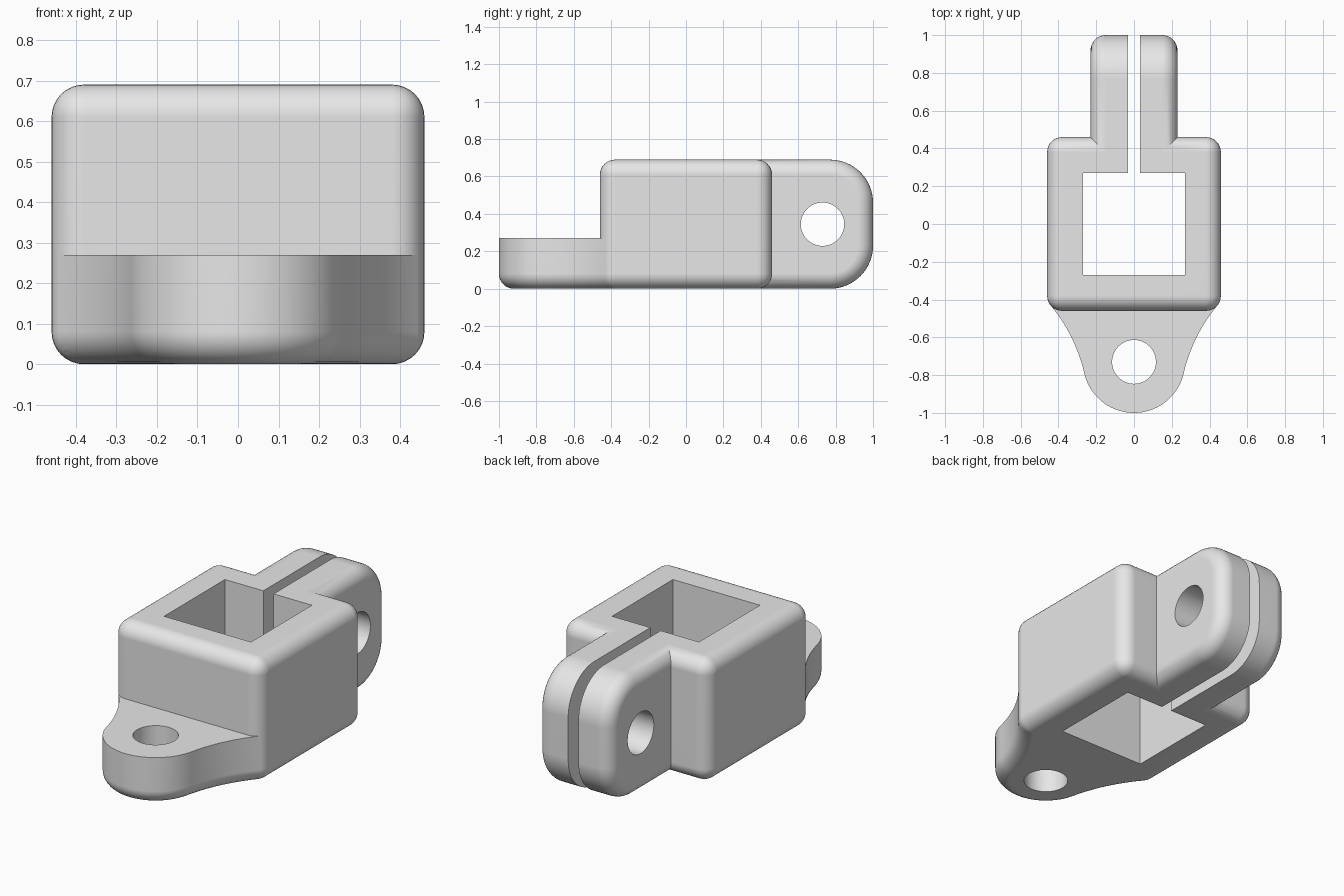
import bpy, bmesh, math
from mathutils import Matrix, Vector

if "Cube" in bpy.data.objects:
    bpy.data.objects.remove(bpy.data.objects["Cube"])

H, R = 0.69, 0.08          # height, edge rounding
STEPS = 8

grey = bpy.data.materials.new("plain grey")
grey.diffuse_color = (0.8, 0.8, 0.8, 1)
grey.use_nodes = True
grey.node_tree.nodes["Principled BSDF"].inputs["Base Color"].default_value = grey.diffuse_color


def to_object(bm, name):
    bmesh.ops.recalc_face_normals(bm, faces=bm.faces[:])
    me = bpy.data.meshes.new(name)
    bm.to_mesh(me)
    bm.free()
    me.materials.append(grey)
    ob = bpy.data.objects.new(name, me)
    bpy.context.collection.objects.link(ob)
    return ob


def box(name, x0, x1, y0, y1, z0, z1, bevel=0):
    bm = bmesh.new()
    size = Matrix.Diagonal((x1 - x0, y1 - y0, z1 - z0, 1))
    mid = Matrix.Translation(((x0 + x1) / 2, (y0 + y1) / 2, (z0 + z1) / 2))
    bmesh.ops.create_cube(bm, size=1, matrix=mid @ size)
    if bevel:
        bmesh.ops.bevel(bm, geom=bm.edges[:], offset=bevel, segments=STEPS,
                        profile=0.5, affect='EDGES')
    return to_object(bm, name)


def cylinder(name, centre, radius, depth, rot=Matrix()):
    bm = bmesh.new()
    bmesh.ops.create_cone(bm, cap_ends=True, segments=64, radius1=radius, radius2=radius,
                          depth=depth, matrix=Matrix.Translation(centre) @ rot)
    return to_object(bm, name)


def loft(name, loops):
    bm = bmesh.new()
    rows = [[bm.verts.new(p) for p in loop] for loop in loops]
    n = len(rows[0])
    for a, b in zip(rows, rows[1:]):
        for i in range(n):
            j = (i + 1) % n
            bm.faces.new((a[i], a[j], b[j], b[i]))
    bm.faces.new(rows[0])
    bm.faces.new(rows[-1])
    return to_object(bm, name)


def arc(cx, cy, r, a0, a1, n):
    return [(cx + r * math.cos(math.radians(a0 + (a1 - a0) * i / n)),
             cy + r * math.sin(math.radians(a0 + (a1 - a0) * i / n))) for i in range(n + 1)]


# (inset, distance from the face) pairs of a quarter-round edge
ROUND = [(R * (1 - math.sin(t)), R * (1 - math.cos(t)))
         for t in (math.pi / 2 * i / STEPS for i in range(STEPS + 1))]


def combine(target, tool, op):
    mod = target.modifiers.new(op, 'BOOLEAN')
    mod.operation, mod.solver, mod.object = op, 'EXACT', tool
    bpy.context.view_layer.objects.active = target
    bpy.ops.object.modifier_apply(modifier=mod.name)
    bpy.data.objects.remove(tool)


# rounded main block
block = box("clamp_bracket", -0.46, 0.46, -0.46, 0.46, 0, H, R)


# rear clamp lug: rounded outline in y/z, lofted across x
def lug_loop(x, d):
    pts = [(0.32, d)] + arc(0.77, 0.23, 0.23 - d, -90, 0, 16)
    pts += arc(0.77, H - 0.23, 0.23 - d, 0, 90, 16) + [(0.32, H - d)]
    return [(x, y, z) for y, z in pts]


left = [(-0.23 + h, R - e) for e, h in ((R - d, h) for d, h in ROUND)]
profile = [(-0.23 + R * (1 - math.cos(t)), R * (1 - math.sin(t)))
           for t in (math.pi / 2 * i / STEPS for i in range(STEPS + 1))]
profile += [(-x, d) for x, d in reversed(profile)]
lug = loft("clamp_lug", [lug_loop(x, d) for x, d in profile])

# front mounting tab: round end blending by concave arcs into the block corners
BIG = 0.868
ANG = -13.0
C = Vector((0, -0.73)) + (0.27 + BIG) * Vector((math.cos(math.radians(ANG)),
                                               math.sin(math.radians(ANG))))
corner = Vector((0.38, -0.38))
end_ang = math.degrees(math.atan2(corner.y - C.y, corner.x - C.x))


def tab_loop(z, d):
    tip = arc(0, -0.73, 0.27 - d, -90, ANG, 20)
    side = arc(C.x, C.y, BIG + d, 180 + ANG, end_ang, 14)[1:]
    right = tip + side + [(0.3, -0.36)]
    pts = right + [(-x, y) for x, y in reversed(right[1:])]
    return [(x, y, z) for x, y in pts]


tab_levels = [(h, R - R * math.sin(t)) for t, h in
              ((math.pi / 2 * i / STEPS, R * (1 - math.cos(math.pi / 2 * i / STEPS)))
               for i in range(STEPS + 1))]
tab = loft("mounting_tab", [tab_loop(z, d) for z, d in tab_levels + [(0.27, 0)]])

combine(block, lug, 'UNION')
combine(block, tab, 'UNION')

# square socket, clamp slot and the two screw holes
combine(block, box("socket_cut", -0.27, 0.27, -0.27, 0.27, -0.2, 1), 'DIFFERENCE')
combine(block, box("slot_cut", -0.032, 0.032, 0.1, 1.2, -0.2, 1), 'DIFFERENCE')
combine(block, cylinder("tab_hole", (0, -0.73, 0.2), 0.116, 1), 'DIFFERENCE')
combine(block, cylinder("lug_hole", (0, 0.73, H / 2), 0.116, 1,
                        Matrix.Rotation(math.pi / 2, 4, 'Y')), 'DIFFERENCE')

# smooth rounded edges, flat faces kept clean
bpy.ops.object.select_all(action='DESELECT')
block.select_set(True)
bpy.context.view_layer.objects.active = block
bpy.ops.object.shade_smooth_by_angle(angle=math.radians(30))
wn = block.modifiers.new("flat faces", 'WEIGHTED_NORMAL')
wn.keep_sharp = True
